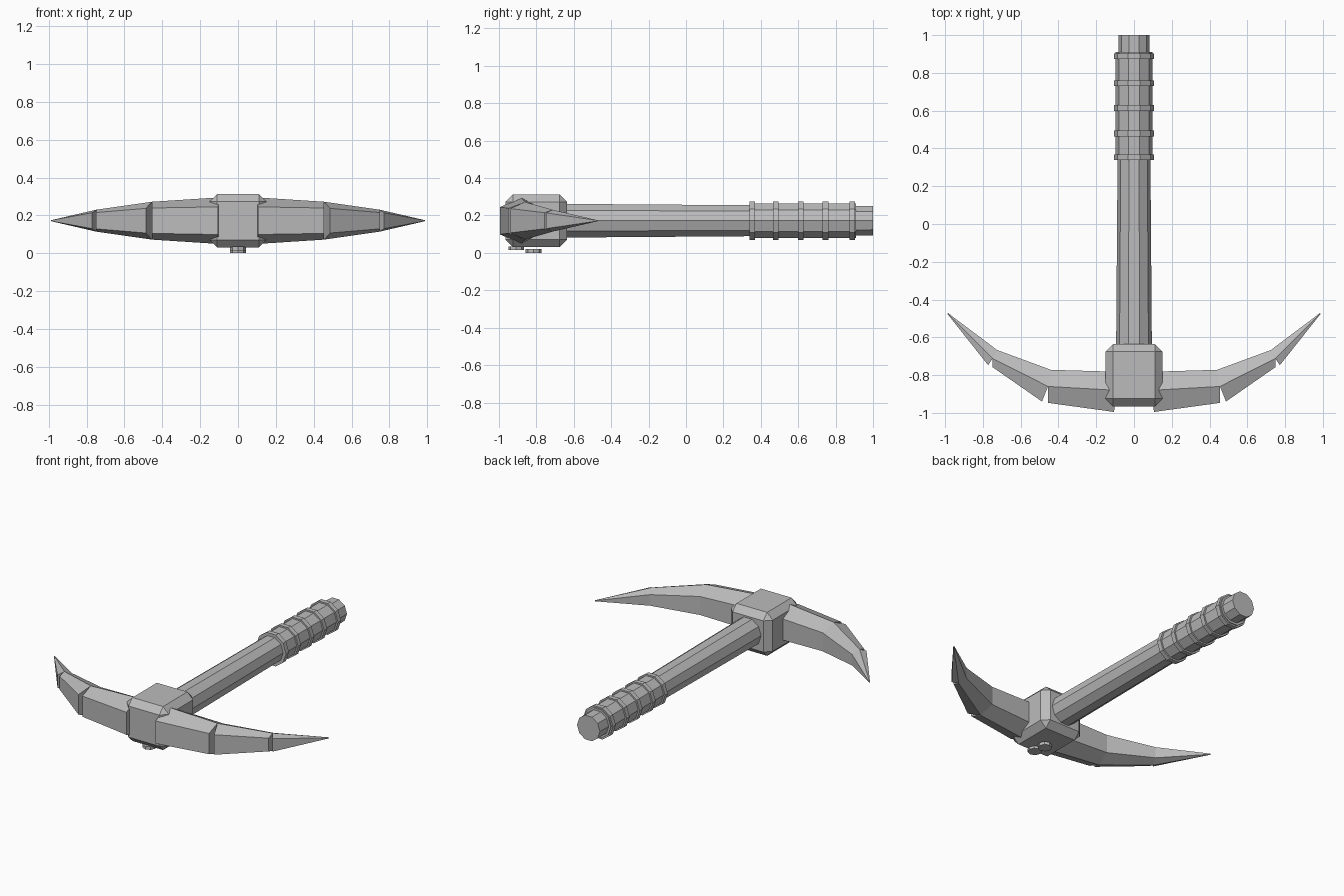
import bpy, bmesh, math
from mathutils import Matrix, Vector

cube = bpy.data.objects.get("Cube")
if cube:
    bpy.data.objects.remove(cube, do_unlink=True)

grey = bpy.data.materials.new("plain grey")
grey.use_nodes = True
colour = (0.5, 0.5, 0.5, 1)
grey.diffuse_color = colour
grey.node_tree.nodes["Principled BSDF"].inputs["Base Color"].default_value = colour

MID = 0.172  # height of the handle axis


def make(name, bm):
    bmesh.ops.recalc_face_normals(bm, faces=bm.faces)
    mesh = bpy.data.meshes.new(name)
    bm.to_mesh(mesh)
    bm.free()
    mesh.materials.append(grey)
    obj = bpy.data.objects.new(name, mesh)
    bpy.context.collection.objects.link(obj)
    return obj


def rod(name, y0, y1, r0, r1, sides=10):
    """Tapered prism along y with a corner on each side."""
    bm = bmesh.new()
    rings = []
    for y, r in ((y0, r0), (y1, r1)):
        angles = [math.tau * i / sides for i in range(sides)]
        rings.append([bm.verts.new((r * math.cos(a), y, MID + r * math.sin(a))) for a in angles])
    loft(bm, *rings)
    return make(name, bm)


def loft(bm, a, b):
    """Closed prism between two rings of vertices."""
    n = len(a)
    for i in range(n):
        bm.faces.new((a[i], a[(i + 1) % n], b[(i + 1) % n], b[i]))
    bm.faces.new(a)
    bm.faces.new(b)


# Handle, grip sleeve and its raised bands
rod("handle", -0.7, 1.0, 0.095, 0.082)
rod("grip", 0.34, 0.91, 0.097, 0.097)
for i, y in enumerate((0.354, 0.479, 0.614, 0.746, 0.888)):
    rod(f"grip_band_{i + 1}", y - 0.015, y + 0.015, 0.107, 0.107)

# Chamfered head block
bm = bmesh.new()
bmesh.ops.create_cube(bm, size=1, matrix=Matrix.Translation((0, -0.8, 0.172))
                      @ Matrix.Diagonal((0.3, 0.33, 0.282, 1)))
bmesh.ops.bevel(bm, geom=bm.edges[:], offset=0.04, segments=1, affect='EDGES')
make("head_block", bm)


def section(bm, front, ridge, back, side):
    """Six-sided blade section; each part is (x, y, half height)."""
    pts = [(p, 1) for p in (front, ridge, back)] + [(p, -1) for p in (back, ridge, front)]
    return [bm.verts.new((side * x, y, MID + s * h)) for (x, y, h), s in pts]


# Blade segments: inner and outer section, with notches between the front faces
root = ((0.105, -0.995, 0.073), (0.1, -0.88, 0.123), (0.1, -0.782, 0.07))
bend_ridge, bend_back = (0.455, -0.86, 0.1), (0.44, -0.772, 0.06)
tip_ridge, tip_back = (0.748, -0.712, 0.058), (0.725, -0.667, 0.036)
segments = (
    (root, ((0.455, -0.947, 0.067), bend_ridge, bend_back)),
    (((0.487, -0.94, 0.065), bend_ridge, bend_back),
     ((0.75, -0.757, 0.043), tip_ridge, tip_back)),
    (((0.772, -0.748, 0.042), tip_ridge, tip_back),
     ((0.987, -0.477, 0.002), (0.986, -0.474, 0.003), (0.984, -0.472, 0.002))),
)
for side, label in ((1, "left"), (-1, "right")):
    for part, (inner, outer) in zip(("inner", "middle", "tip"), segments):
        bm = bmesh.new()
        loft(bm, section(bm, *inner, side), section(bm, *outer, side))
        make(f"{label}_blade_{part}", bm)

# Small rivets under the head
for name, y, z in (("rear_rivet", -0.815, 0.01), ("front_rivet", -0.908, 0.025)):
    bm = bmesh.new()
    bmesh.ops.create_cone(bm, cap_ends=True, segments=8, radius1=0.042, radius2=0.042,
                          depth=0.02, matrix=Matrix.Translation(Vector((0, y, z))))
    make(name, bm)
